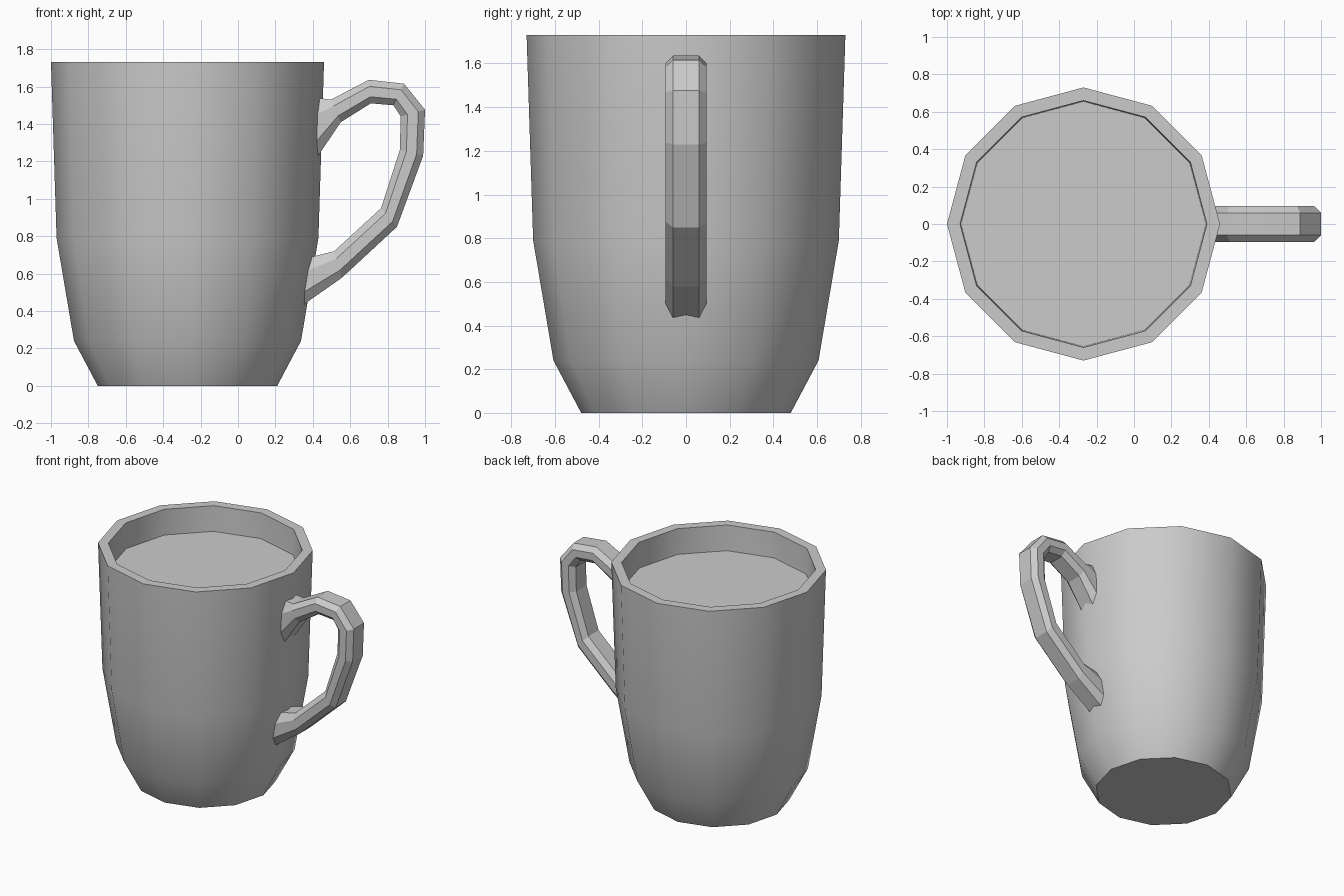
import bpy, math

if "Cube" in bpy.data.objects:
    bpy.data.objects.remove(bpy.data.objects["Cube"])

SIDES = 12
CX = -0.27  # axis of the cup


def loft(name, rings, cap_start=True, cap_end=True, smooth=None):
    """Skin a list of equal-length point rings into a mesh object."""
    n = len(rings[0])
    verts = [p for r in rings for p in r]
    faces = []
    for i in range(len(rings) - 1):
        for j in range(n):
            k = (j + 1) % n
            faces.append((i*n + j, i*n + k, (i+1)*n + k, (i+1)*n + j))
    if cap_start:
        faces.append(tuple(reversed(range(n))))
    if cap_end:
        faces.append(tuple(range((len(rings) - 1)*n, len(rings)*n)))
    me = bpy.data.meshes.new(name)
    me.from_pydata(verts, [], faces)
    ob = bpy.data.objects.new(name, me)
    bpy.context.collection.objects.link(ob)
    bpy.context.view_layer.objects.active = ob
    ob.select_set(True)
    bpy.ops.object.mode_set(mode='EDIT')
    bpy.ops.mesh.select_all(action='SELECT')
    bpy.ops.mesh.normals_make_consistent(inside=False)
    bpy.ops.object.mode_set(mode='OBJECT')
    if smooth:
        bpy.ops.object.shade_smooth_by_angle(angle=math.radians(smooth))
    ob.select_set(False)
    return ob


def circle(r, z):
    return [(CX + r*math.cos(2*math.pi*i/SIDES), r*math.sin(2*math.pi*i/SIDES), z)
            for i in range(SIDES)]


# Cup: outer wall up, over the rim, down the inner wall
profile = [(0.48, 0), (0.607, 0.24), (0.70, 0.79), (0.73, 1.73),
           (0.66, 1.73), (0.635, 0.80), (0.545, 0.27), (0.44, 0.07)]
loft("cup", [circle(r, z) for r, z in profile], smooth=35)

# Drink surface just below the rim
loft("drink", [circle(0.64, 1.49), circle(0.656, 1.54)], smooth=35)

# Handle: octagonal section between outer and inner outline points (x, z)
stations = [((0.415, 1.54), (0.415, 1.21)), ((0.497, 1.53), (0.55, 1.41)),
            ((0.70, 1.636), (0.71, 1.51)), ((0.888, 1.615), (0.83, 1.50)),
            ((1.0, 1.476), (0.87, 1.44)), ((0.99, 1.23), (0.865, 1.26)),
            ((0.85, 0.85), (0.765, 0.95)), ((0.556, 0.578), (0.515, 0.72)),
            ((0.345, 0.43), (0.375, 0.685))]
section = [(0, -0.06), (0, 0.06), (0.28, 0.095), (0.72, 0.095),
           (1, 0.06), (1, -0.06), (0.72, -0.095), (0.28, -0.095)]
loft("handle", [[(a[0] + (b[0] - a[0])*t, y, a[1] + (b[1] - a[1])*t)
                 for t, y in section] for a, b in stations])
